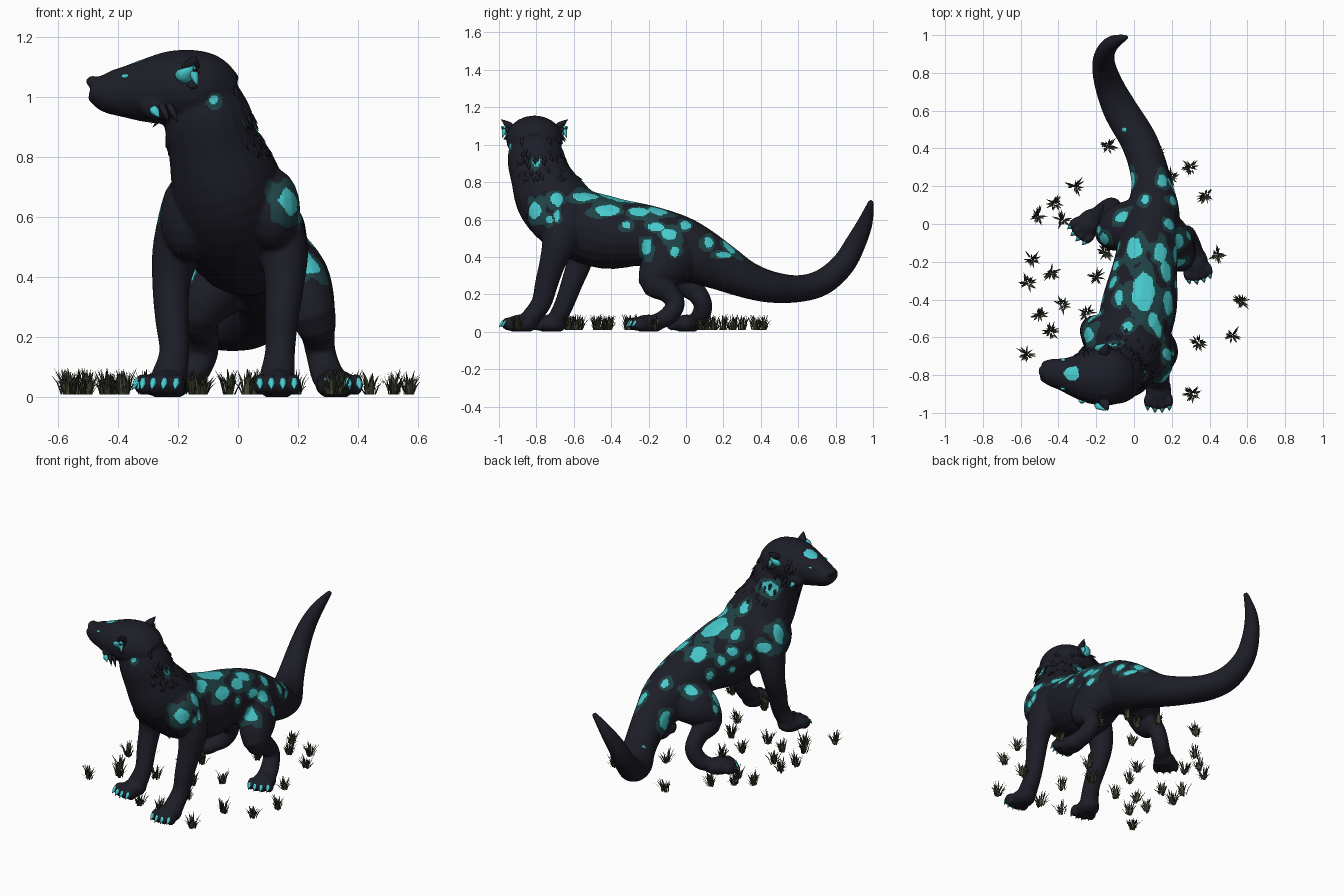
import bpy, bmesh, math, random
from mathutils import Vector, noise
from mathutils.bvhtree import BVHTree

random.seed(7)
X, Y, Z = Vector((1, 0, 0)), Vector((0, 1, 0)), Vector((0, 0, 1))
cube = bpy.data.objects.get("Cube")
if cube:
    bpy.data.objects.remove(cube)


def material(name, r, g, b):
    mat = bpy.data.materials.new(name)
    mat.use_nodes = True
    mat.diffuse_color = (r, g, b, 1)
    shader = mat.node_tree.nodes["Principled BSDF"]
    shader.inputs["Base Color"].default_value = (r, g, b, 1)
    shader.inputs["Roughness"].default_value = 0.8
    return mat


fur = material("midnight fur", .0125, .0125, .021)
glow = material("bright teal", .065, .6, .62)
dim = material("dim teal", .014, .055, .06)
grass_dark = material("dark grass", .027, .034, .02)
grass_light = material("dry grass", .075, .08, .046)


def finish(bm, name, mats, smooth=True):
    bmesh.ops.recalc_face_normals(bm, faces=bm.faces)
    mesh = bpy.data.meshes.new(name)
    bm.to_mesh(mesh)
    bm.free()
    for mat in mats:
        mesh.materials.append(mat)
    for poly in mesh.polygons:
        poly.use_smooth = smooth
    obj = bpy.data.objects.new(name, mesh)
    bpy.context.collection.objects.link(obj)
    return obj


def spline(points, steps):
    """Catmull-Rom through (x, y, z, width, depth) points."""
    pts = [Vector(p) for p in points]
    pts = [pts[0]] + pts + [pts[-1]]
    out = []
    for a, b, c, d in zip(pts, pts[1:], pts[2:], pts[3:]):
        for i in range(steps):
            t = i / steps
            out.append(((b * 2) + (c - a) * t + (a * 2 - b * 5 + c * 4 - d) * t ** 2
                        + (b * 3 - a - c * 3 + d) * t ** 3) / 2)
    return out + [pts[-1]]


def loft(bm, points, hint=X, steps=4, sides=20):
    """Closed tube with elliptical rings; width runs along the hint axis."""
    path = spline(points, steps)
    rings = []
    for i, p in enumerate(path):
        tangent = (path[min(i + 1, len(path) - 1)] - path[max(i - 1, 0)]).to_3d().normalized()
        side = (hint - tangent * hint.dot(tangent)).normalized()
        up = tangent.cross(side)
        ring = []
        for k in range(sides):
            a = math.tau * k / sides
            ring.append(bm.verts.new(p.to_3d() + side * p[3] * math.cos(a) + up * p[4] * math.sin(a)))
        rings.append(ring)
    for r, s in zip(rings, rings[1:]):
        for k in range(sides):
            j = (k + 1) % sides
            bm.faces.new((r[k], r[j], s[j], s[k]))
    bm.faces.new(rings[0][::-1])
    bm.faces.new(rings[-1])


def ball(bm, centre, size, forward=-Y):
    """Ellipsoid whose middle size runs along the forward direction."""
    made = bmesh.ops.create_uvsphere(bm, u_segments=16, v_segments=10, radius=1)["verts"]
    side = forward.cross(Z)
    for v in made:
        v.co = Vector(centre) + side * v.co.x * size[0] + forward * v.co.y * size[1] + Z * v.co.z * size[2]


def spike(bm, base, tip, width, thick, hint=X, sides=6):
    a, b = Vector(base), Vector(tip)
    rows = [(a.lerp(b, t), w) for t, w in ((0, .7), (.4, 1), (1, .05))]
    loft(bm, [(*p, width * w, thick * w) for p, w in rows], hint, 2, sides)


# Body, neck and tail
body = bmesh.new()
loft(body, [(-.125, -.81, 1.06, .1, .11), (-.105, -.805, .95, .143, .15), (-.08, -.78, .84, .155, .16),
            (-.04, -.72, .71, .185, .19), (-.01, -.60, .59, .195, .19), (.03, -.42, .53, .2, .195),
            (.06, -.22, .515, .17, .165), (.085, -.05, .46, .155, .165), (.10, .08, .40, .14, .15),
            (.095, .2, .34, .11, .125), (.07, .32, .28, .10, .10), (.02, .45, .24, .097, .085),
            (-.07, .6, .23, .092, .072), (-.13, .73, .265, .077, .07), (-.16, .84, .36, .062, .064),
            (-.15, .91, .48, .05, .055), (-.11, .96, .59, .037, .04), (-.04, .99, .7, .014, .014)])

# Head turned to the side
loft(body, [(-.02, -.81, 1.0, .09, .07), (-.1, -.81, 1.025, .145, .118), (-.2, -.81, 1.03, .148, .125),
            (-.3, -.805, 1.02, .118, .108), (-.38, -.795, 1.015, .086, .085), (-.44, -.785, 1.015, .072, .067),
            (-.488, -.78, 1.027, .052, .038)], Y)
for s in (-1, 1):
    ball(body, (-.27, -.805 + s * .085, .97), (.06, .045, .05))    # cheek
ball(body, (-.484, -.78, 1.05), (.022, .035, .02))                 # nose
ball(body, (.12, -.72, .62), (.088, .13, .14))                     # left shoulder
ball(body, (-.16, -.65, .6), (.1, .13, .15))                       # right shoulder

# Legs
legs = {
    "front_left": [(.08, -.64, .73, .04, .05), (.10, -.64, .64, .09, .12), (.15, -.67, .5, .083, .1),
                   (.155, -.71, .38, .066, .072), (.145, -.745, .26, .056, .062),
                   (.14, -.775, .15, .05, .054), (.13, -.84, .065, .06, .05)],
    "front_right": [(-.12, -.62, .74, .05, .06), (-.14, -.6, .64, .11, .12), (-.2, -.57, .5, .085, .09),
                    (-.222, -.57, .38, .064, .07), (-.22, -.61, .26, .056, .058),
                    (-.212, -.65, .15, .05, .052), (-.23, -.69, .065, .06, .05)],
    "hind_left": [(.13, -.03, .46, .11, .15), (.2, -.1, .38, .11, .14), (.25, -.17, .27, .078, .085),
                  (.265, -.1, .215, .058, .06), (.275, -.055, .15, .05, .05), (.295, -.1, .08, .054, .05),
                  (.315, -.17, .05, .06, .04)],
    "hind_right": [(.04, .02, .43, .1, .14), (-.07, -.02, .37, .11, .13), (-.13, -.04, .28, .08, .085),
                   (-.12, .04, .225, .055, .06), (-.115, .09, .15, .05, .05), (-.15, .075, .08, .05, .05),
                   (-.2, .035, .05, .05, .04)],
}
paws = {"front_left": ((.13, -.88), (0, -1)), "front_right": ((-.24, -.72), (-.25, -1)),
        "hind_left": ((.325, -.2), (.25, -1)), "hind_right": ((-.235, .005), (-.8, -.75))}
claws = bmesh.new()
for leg, points in legs.items():
    loft(body, points)
    (px, py), (dx, dy) = paws[leg]
    heading = Vector((dx, dy, 0)).normalized()
    across = heading.cross(Z)
    centre = Vector((px, py, .042))
    ball(body, centre, (.068, .09, .05), heading)
    for k in (-1.5, -.5, .5, 1.5):
        toe = centre + across * k * .038 + heading * (.075 - abs(k) * .012)
        ball(body, toe, (.021, .04, .036), heading)
        spike(claws, toe + heading * .02 + Z * .018, toe + heading * .052 - Z * .018, .012, .012, across)
finish(claws, "claws", [glow])

# Fuse the body into one smooth skin
raw = finish(body, "body_shapes", [fur])
remesh = raw.modifiers.new("Fuse", 'REMESH')
remesh.mode, remesh.voxel_size = 'VOXEL', .008
relax = raw.modifiers.new("Relax", 'SMOOTH')
relax.factor, relax.iterations = .5, 5
bpy.context.view_layer.update()
graph = bpy.context.evaluated_depsgraph_get()
skin = bpy.data.meshes.new_from_object(raw.evaluated_get(graph))
bpy.data.objects.remove(raw)
skin.name = "body"
bpy.context.collection.objects.link(bpy.data.objects.new("body", skin))
skin.materials.clear()
for mat in (fur, glow, dim):
    skin.materials.append(mat)
for v in skin.vertices:
    v.co.z = max(v.co.z, 0)
tree = BVHTree.FromPolygons([v.co for v in skin.vertices], [p.vertices for p in skin.polygons])

# Glowing spots: left flank and right flank (y, z, radii), back (x, y, radii)
left = [(-.81, .65, .035, .045), (-.69, .71, .03, .04), (-.8, .91, .018, .025), (-.56, .72, .05, .025),
        (-.42, .65, .065, .03), (-.25, .64, .055, .025), (-.21, .45, .028, .05), (-.09, .52, .04, .035),
        (0, .57, .03, .025), (.12, .48, .025, .03), (.2, .41, .04, .016), (-.16, .56, .04, .022),
        (-.06, .43, .022, .03), (-.73, .6, .02, .02), (-.32, .57, .025, .02), (-.69, .62, .015, .03)]
right = [(-.59, .66, .04, .06), (-.65, .9, .025, .04), (-.49, .6, .03, .03), (-.4, .56, .022, .022),
         (-.31, .62, .03, .022), (-.22, .59, .025, .025), (-.12, .53, .025, .025), (.04, .49, .03, .025),
         (-.03, .38, .018, .025), (-.28, .52, .018, .018), (.2, .38, .018, .025)]
back = [(.05, -.36, .06, .1), (0, -.13, .04, .06), (.14, -.15, .035, .05), (-.01, .23, .02, .04),
        (.15, .23, .025, .04), (-.08, -.39, .022, .04), (.1, -.51, .03, .04), (-.03, -.54, .025, .03),
        (.06, .13, .02, .025), (-.16, -.08, .03, .03), (-.33, -.79, .042, .035), (-.05, .5, .01, .01)]
spots = []


def add_spot(start, direction, radii):
    hit = tree.ray_cast(Vector(start), direction)[0]
    if hit:
        spots.append((hit, Vector([1 / r for r in radii])))


for y, z, ry, rz in left:
    add_spot((1, y, z), -X, (.06, ry, rz))
for y, z, ry, rz in right:
    add_spot((-1, y, z), X, (.06, ry, rz))
for x, y, rx, ry in back:
    add_spot((x, y, 2), -Z, (rx, ry, .06))
add_spot((-.08, -2, .99), Y, (.015, .06, .018))
for poly in skin.polygons:
    poly.use_smooth = True
    c = poly.center
    reach = min(((c - p) * scale).length for p, scale in spots)
    reach += .25 * noise.noise(c * 30)
    on_head = c.x < -.25 and c.z > .85
    patchy = reach + .9 * noise.noise(c * 14) < 1.7 and not on_head
    poly.material_index = 1 if reach < 1 else 2 if patchy else 0

# Fur tufts lying close on the sides and nape of the neck
tufts = bmesh.new()
for i in range(75):
    a = random.uniform(-.9, math.pi + .3)
    guess = Vector((-.06 + .2 * math.cos(a), -.78 + .2 * math.sin(a), random.uniform(.84, 1.1)))
    p, n, _, _ = tree.find_nearest(guess)
    flow = Vector((0, .2, -1))
    along = (flow - n * flow.dot(n)).normalized()
    spike(tufts, p - n * .008, p + along * .055 + n * .006, .012, .006, along.cross(n))
finish(tufts, "fur_tufts", [fur])

# Ears, eyes and cheek tufts
ears, inner, eyes, cheeks, whiskers = (bmesh.new() for _ in range(5))
for s in (-1, 1):
    mid = -.81
    for lift, reach in ((.075, .178), (.03, .178), (-.03, .165)):
        spike(ears, (-.165, mid + s * .11, 1.06 + lift * .3), (-.14, mid + s * reach, 1.06 + lift), .03, .022)
    spike(inner, (-.19, mid + s * .14, 1.055), (-.15, mid + s * .176, 1.1), .034, .018)
    spike(inner, (-.155, mid + s * .155, 1.1), (-.135, mid + s * .172, 1.035), .016, .014)
    ball(eyes, (-.375, -.796 + s * .076, 1.068), (.014, .008, .008))
    spike(cheeks, (-.285, mid + s * .125, .965), (-.262, mid + s * .138, .93), .016, .01)
    for k in (1, 2):
        spike(whiskers, (-.28 + k * .025, mid + s * .12, .975), (-.26 + k * .03, mid + s * .14, .915), .012, .01)
finish(ears, "ears", [fur])
finish(inner, "inner_ears", [glow])
finish(eyes, "eyes", [glow])
finish(cheeks, "glowing_cheek_tufts", [glow])
finish(whiskers, "dark_cheek_tufts", [fur])

# Grass clumps scattered round the feet
clumps = [(-.31, .2), (-.42, .11), (-.51, .04), (-.38, .02), (-.14, .41), (.12, .37), (.19, .25), (.3, .3),
          (.38, .15), (.44, -.16), (-.54, -.19), (-.44, -.26), (-.56, -.31), (-.38, -.43), (-.25, -.47),
          (-.5, -.48), (-.44, -.57), (-.57, -.69), (.57, -.41), (.52, -.59), (.34, -.63), (.31, -.9),
          (.1, -.3), (-.15, -.15), (.06, -.6), (-.2, -.28), (.08, .08), (.03, -.84), (-.12, -.82), (-.03, -.42)]
grass = bmesh.new()
for cx, cy in clumps:
    for _ in range(32):
        a = random.uniform(0, math.tau)
        out = Vector((math.cos(a), math.sin(a), 0))
        wide = out.cross(Z) * .0045
        root = Vector((cx, cy, .008)) + out * random.uniform(0, .022)
        lean, tall = random.uniform(.005, .045), random.uniform(.03, .09)
        bend = root + out * lean * .4 + Z * tall * .6
        tip = root + out * lean + Z * tall
        v = [grass.verts.new(p) for p in (root - wide, root + wide, bend + wide, bend - wide, tip)]
        shade = int(random.random() < .4)
        for face in (grass.faces.new(v[:4]), grass.faces.new((v[3], v[2], v[4]))):
            face.material_index = shade
finish(grass, "grass", [grass_dark, grass_light], False)
